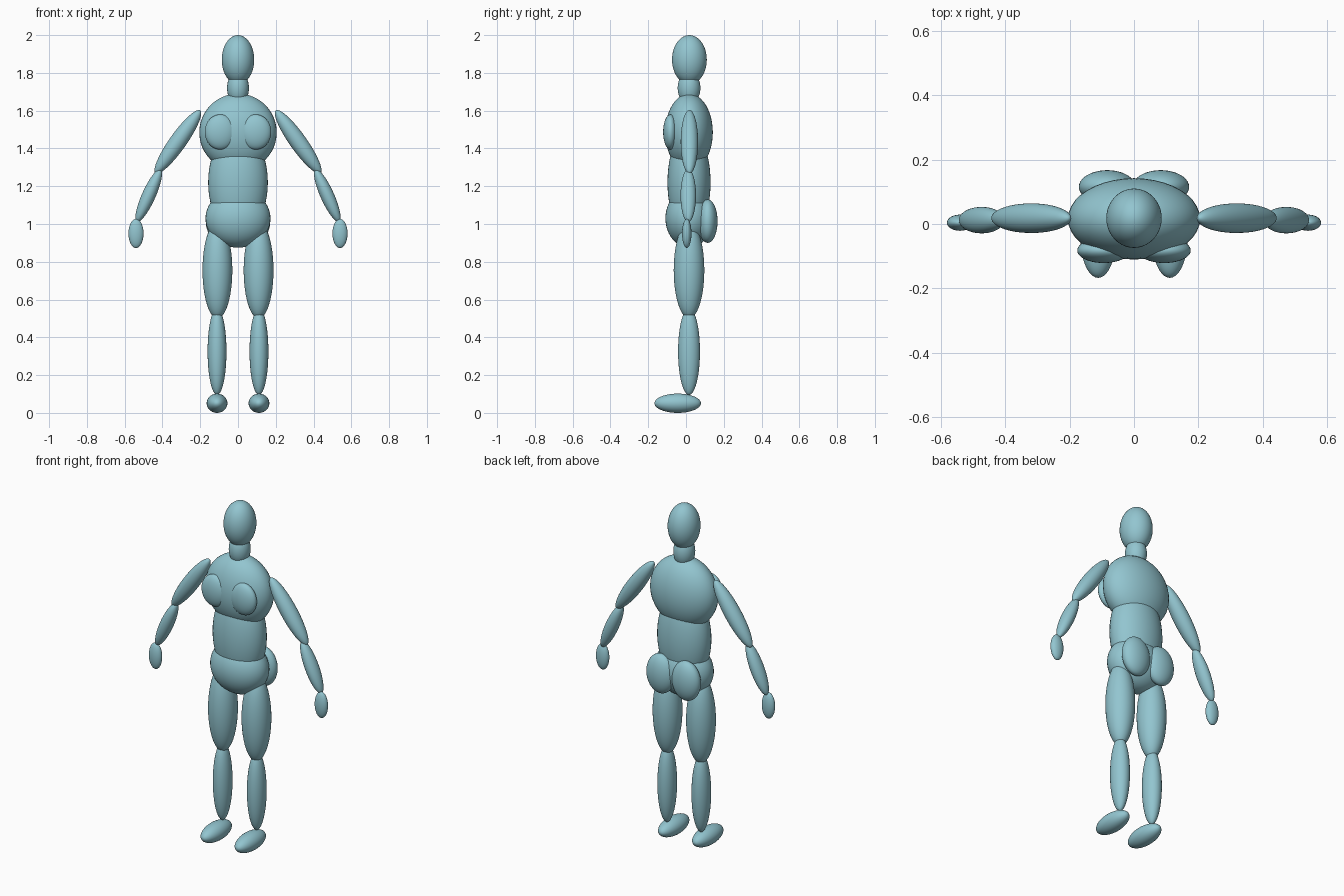
import bpy, math
from mathutils import Vector

if "Cube" in bpy.data.objects:
    bpy.data.objects.remove(bpy.data.objects["Cube"])

skin = bpy.data.materials.new("pale_teal")
skin.diffuse_color = (0.29, 0.56, 0.63, 1)
skin.use_nodes = True
skin.node_tree.nodes["Principled BSDF"].inputs["Base Color"].default_value = skin.diffuse_color


def ellipsoid(name, center, radii, tilt=0.0):
    """Smooth ellipsoid, tilted about the y axis."""
    bpy.ops.mesh.primitive_uv_sphere_add(segments=40, ring_count=24, location=center,
                                         rotation=(0, tilt, 0))
    ob = bpy.context.object
    ob.name = name
    ob.scale = radii
    ob.data.materials.append(skin)
    bpy.ops.object.shade_smooth()
    return ob


def pair(name, center, radii, tilt=0.0):
    """The same ellipsoid on both sides of the body."""
    x, y, z = center
    ellipsoid(name + "_right", (x, y, z), radii, tilt)
    ellipsoid(name + "_left", (-x, y, z), radii, -tilt)


def limb(name, top, bottom, rx, ry):
    """Pair of ellipsoids stretched between two end points."""
    a, b = Vector(top), Vector(bottom)
    d = a - b
    pair(name, (a + b) / 2, (rx, ry, d.length / 2), math.atan2(d.x, d.z))


# Trunk
ellipsoid("head", (0, 0.018, 1.87), (0.086, 0.092, 0.13))
ellipsoid("neck", (0, 0.016, 1.72), (0.058, 0.06, 0.09))
ellipsoid("chest", (0, 0.016, 1.485), (0.205, 0.126, 0.205))
ellipsoid("abdomen", (0, 0.016, 1.22), (0.158, 0.114, 0.28))
ellipsoid("hips", (0, 0.016, 1.03), (0.172, 0.125, 0.155))
pair("breast", (0.094, -0.082, 1.487), (0.082, 0.039, 0.093))
pair("buttock", (0.083, 0.115, 1.015), (0.088, 0.052, 0.115))

# Arms
limb("upper_arm", (0.2, 0.018, 1.602), (0.437, 0.018, 1.268), 0.045, 0.046)
limb("forearm", (0.41, 0.012, 1.29), (0.535, 0.012, 1.012), 0.036, 0.041)
pair("hand", (0.54, 0.004, 0.95), (0.04, 0.025, 0.077))

# Legs
pair("thigh", (0.109, 0.016, 0.755), (0.079, 0.081, 0.255))
pair("shin", (0.111, 0.016, 0.325), (0.05, 0.058, 0.23))
pair("foot", (0.111, -0.044, 0.051), (0.055, 0.123, 0.051))
